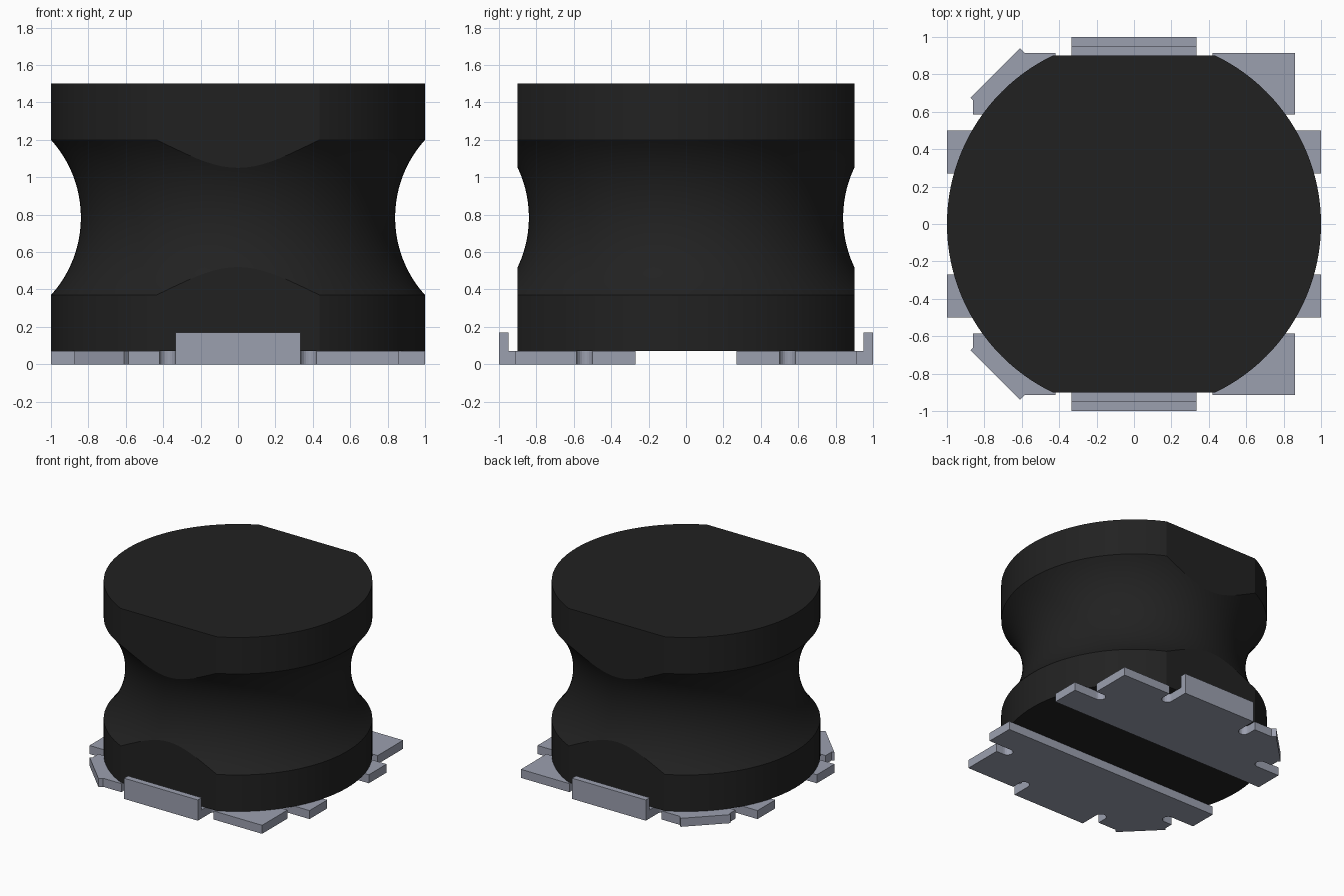
import bpy, bmesh, math

cube = bpy.data.objects.get("Cube")
if cube:
    bpy.data.objects.remove(cube, do_unlink=True)


def material(name, rgb):
    m = bpy.data.materials.new(name)
    m.use_nodes = True
    m.diffuse_color = (*rgb, 1)
    m.node_tree.nodes["Principled BSDF"].inputs["Base Color"].default_value = (*rgb, 1)
    return m


BLACK = material("ferrite_black", (0.0155, 0.0155, 0.0155))
METAL = material("tinned_metal", (0.33, 0.35, 0.43))


def finish(name, bm, mat, smooth=False):
    bmesh.ops.recalc_face_normals(bm, faces=bm.faces[:])
    mesh = bpy.data.meshes.new(name)
    bm.to_mesh(mesh)
    bm.free()
    mesh.materials.append(mat)
    ob = bpy.data.objects.new(name, mesh)
    bpy.context.collection.objects.link(ob)
    if smooth:
        bpy.ops.object.select_all(action='DESELECT')
        ob.select_set(True)
        bpy.context.view_layer.objects.active = ob
        bpy.ops.object.shade_smooth_by_angle(angle=math.radians(25))
    return ob


# Spool-shaped core: revolved profile with a concave arc at the waist
BASE, TOP, LOW, HIGH, WAIST = 0.07, 1.5, 0.37, 1.2, 0.84
half, sag = (HIGH - LOW) / 2, 1 - WAIST
R = (half ** 2 + sag ** 2) / (2 * sag)
mid, span = (HIGH + LOW) / 2, math.asin(half / R)
profile = [(0, BASE), (1, BASE)]
for i in range(25):
    a = -span + 2 * span * i / 24
    profile.append((WAIST + R - R * math.cos(a), mid + R * math.sin(a)))
profile += [(1, TOP), (0, TOP)]

bm = bmesh.new()
vs = [bm.verts.new((r, 0, z)) for r, z in profile]
edges = [bm.edges.new(p) for p in zip(vs, vs[1:])]
bmesh.ops.spin(bm, geom=vs + edges, cent=(0, 0, 0), axis=(0, 0, 1),
               angle=2 * math.pi, steps=128, use_duplicate=False)
bmesh.ops.remove_doubles(bm, verts=bm.verts[:], dist=1e-5)
# Flats sliced off the front and back, then capped
for s in (-1, 1):
    bmesh.ops.bisect_plane(bm, geom=bm.verts[:] + bm.edges[:] + bm.faces[:], dist=1e-6,
                           plane_co=(0, 0.9 * s, 0), plane_no=(0, s, 0), clear_outer=True)
    bmesh.ops.holes_fill(bm, edges=[e for e in bm.edges if e.is_boundary], sides=0)
finish("core", bm, BLACK, smooth=True)


# Terminal plates: outline with round-ended relief slots
def slot_end(cx, cy, r, start):
    """Half circle of points, counter-clockwise in x-y turned clockwise."""
    return [(cx + r * math.cos(math.radians(start - 18 * i)),
             cy + r * math.sin(math.radians(start - 18 * i))) for i in range(11)]


def outline():
    r = 0.0425
    pts = [(-1, 0.27), (1, 0.27), (1, 0.5)]
    pts += slot_end(0.79, 0.5 + r, r, 270)           # right side slot
    pts += [(0.86, 0.585), (0.86, 0.915), (0.42, 0.915)]
    pts += slot_end(0.3775, 0.84, r, 0)              # slot beside the tab
    pts += [(0.335, 0.95), (-0.335, 0.95)]
    pts += slot_end(-0.3775, 0.84, r, 0)
    # Angled pin-one corner
    pts += [(-0.42, 0.915), (-0.585, 0.915), (-0.61, 0.94), (-0.875, 0.675),
            (-0.86, 0.66), (-0.86, 0.585)]
    pts += slot_end(-0.79, 0.5 + r, r, 90)           # left side slot
    pts += [(-1, 0.5)]
    return pts


def prism(bm, pts, z0, z1):
    face = bm.faces.new([bm.verts.new((x, y, z0)) for x, y in pts])
    ext = bmesh.ops.extrude_face_region(bm, geom=[face], use_keep_orig=True)
    for v in ext["geom"]:
        if isinstance(v, bmesh.types.BMVert):
            v.co.z = z1


for side, s in (("front", -1), ("back", 1)):
    bm = bmesh.new()
    prism(bm, [(x, y * s) for x, y in outline()], 0, BASE)
    finish(side + "_terminal_plate", bm, METAL)
    # Upturned tab at the outer edge
    bm = bmesh.new()
    prism(bm, [(x, y * s) for x, y in
               ((-0.335, 0.95), (0.335, 0.95), (0.335, 1), (-0.335, 1))], 0, 0.17)
    finish(side + "_terminal_tab", bm, METAL)
